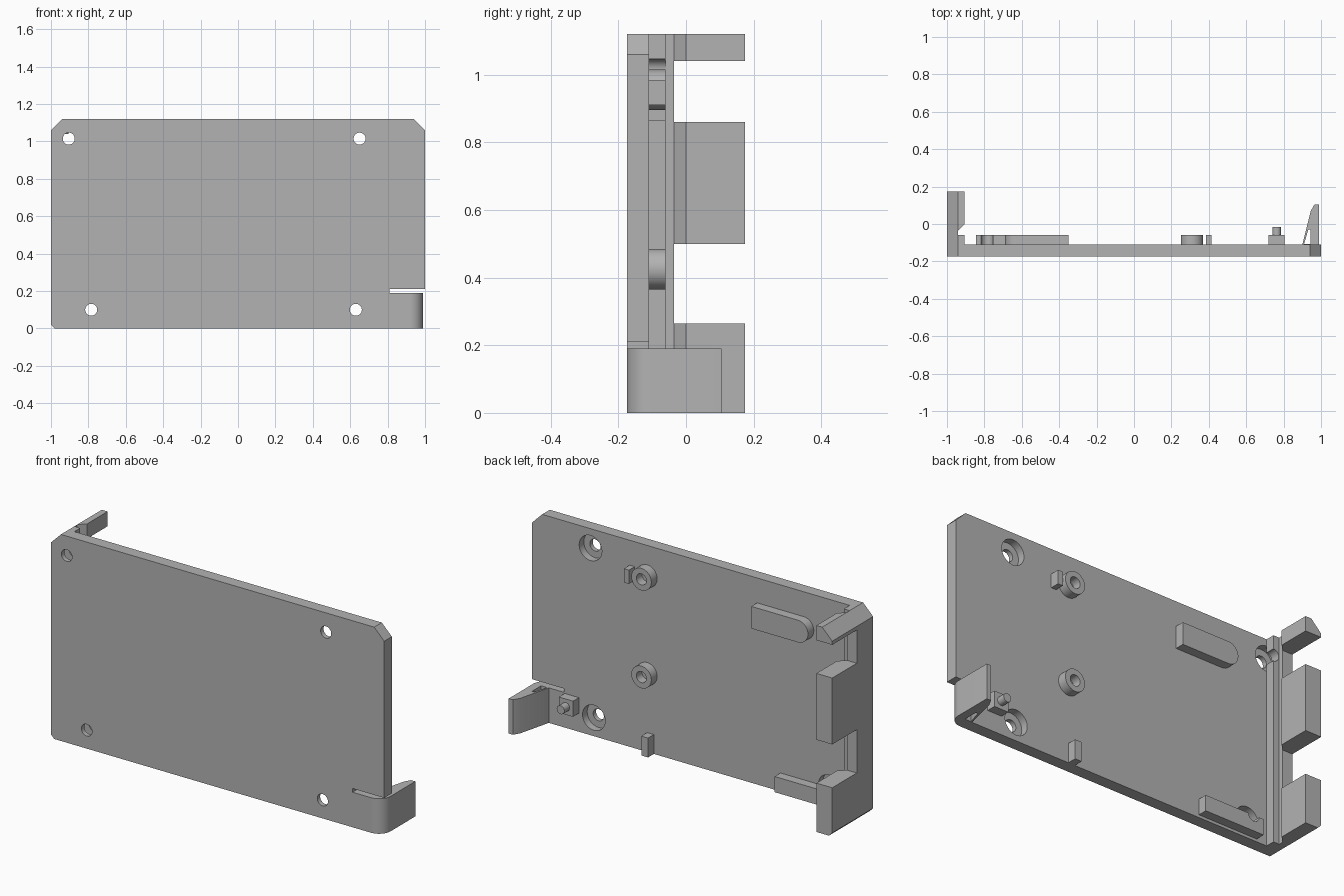
import bpy, bmesh, math
from mathutils import Vector

if "Cube" in bpy.data.objects:
    bpy.data.objects.remove(bpy.data.objects["Cube"], do_unlink=True)

grey = bpy.data.materials.new("light_grey")
grey.use_nodes = True
COLOUR = (0.45, 0.45, 0.45, 1)
grey.diffuse_color = COLOUR
grey.node_tree.nodes["Principled BSDF"].inputs["Base Color"].default_value = COLOUR

FRONT, BACK, RAISED, TOP = -0.175, -0.11, -0.06, 1.12


def prism(name, points, lo, hi, axis="z"):
    """Extrude an outline: (x, y) along z, or (x, z) along y."""
    bm = bmesh.new()
    place = (lambda p: (p[0], p[1], lo)) if axis == "z" else (lambda p: (p[0], lo, p[1]))
    face = bm.faces.new([bm.verts.new(place(p)) for p in points])
    move = Vector((0, 0, hi - lo)) if axis == "z" else Vector((0, hi - lo, 0))
    out = bmesh.ops.extrude_face_region(bm, geom=[face])
    bmesh.ops.translate(bm, vec=move,
                        verts=[v for v in out["geom"] if isinstance(v, bmesh.types.BMVert)])
    bmesh.ops.recalc_face_normals(bm, faces=bm.faces)
    mesh = bpy.data.meshes.new(name)
    bm.to_mesh(mesh)
    bm.free()
    mesh.materials.append(grey)
    ob = bpy.data.objects.new(name, mesh)
    bpy.context.collection.objects.link(ob)
    return ob


def rect(a0, a1, b0, b1):
    return [(a0, b0), (a1, b0), (a1, b1), (a0, b1)]


def arc(cx, cy, r, start, end, n):
    angles = [math.radians(start + (end - start) * i / n) for i in range(n + 1)]
    return [(cx + r * math.cos(a), cy + r * math.sin(a)) for a in angles]


def block(name, x0, x1, z0, z1, y0=BACK, y1=RAISED):
    return prism(name, rect(x0, x1, z0, z1), y0, y1, "y")


def rod(name, x, z, r, y0, y1):
    return prism(name, arc(x, z, r, 0, 360, 40)[:-1], y0, y1, "y")


def cut(ob, *cutters):
    bpy.context.view_layer.objects.active = ob
    for cutter in cutters:
        mod = ob.modifiers.new("cut", "BOOLEAN")
        mod.operation, mod.solver, mod.object = "DIFFERENCE", "EXACT", cutter
        bpy.ops.object.modifier_apply(modifier=mod.name)
        bpy.data.objects.remove(cutter, do_unlink=True)


def smooth(ob):
    bpy.ops.object.select_all(action="DESELECT")
    ob.select_set(True)
    bpy.context.view_layer.objects.active = ob
    bpy.ops.object.shade_smooth_by_angle(angle=math.radians(30))


# Back plate with chamfered corners; the lower corner is left free for the clip
plate = prism("back_plate", [
    (-0.98, 0), (0.81, 0), (0.81, 0.21), (1, 0.21), (1, 1.06), (0.94, TOP),
    (-0.94, TOP), (-1, 1.06), (-1, 0.02)], FRONT, BACK, "y")
screws = [(-0.905, 1.015), (0.65, 1.015), (-0.785, 0.1), (0.63, 0.1)]
for x, z in screws:
    cut(plate, rod("hole", x, z, 0.032, FRONT - 0.1, BACK + 0.1),
        rod("counterbore", x, z, 0.068, BACK - 0.04, BACK + 0.1))
smooth(plate)

# Side wall with a full-height groove and three hooked jaws
wall = prism("side_wall", [
    (-1, BACK), (-0.905, BACK), (-0.905, RAISED), (-0.94, RAISED), (-0.94, -0.035),
    (-0.905, 0), (-0.905, -FRONT), (-1, -FRONT)], 0, TOP)
for z0, z1 in [(0.265, 0.5), (0.86, 1.04)]:
    cut(wall, block("jaw_gap", -1.2, -0.8, z0, z1, -0.035, 0.4))
cut(wall,
    prism("top_corner", [(-1.1, 0.96), (-0.84, 1.22), (-1.1, 1.22)], -0.4, 0.4, "y"),
    prism("bottom_corner", [(-1.1, 0.12), (-1.1, -0.1), (-0.88, -0.1)], -0.4, 0.4, "y"),
    rod("rib_hole", *screws[0], 0.032, -0.3, -0.04))
smooth(wall)

# Springy clip: rounded bend, wedge-shaped arm and a slim opening in the root
clip = prism("spring_clip", [(0.81, BACK), (0.81, FRONT)]
             + arc(0.92, -0.105, 0.07, -90, 0, 12)
             + [(0.99, 0.105), (0.965, 0.105), (0.945, 0.07), (0.9, BACK)], 0, 0.19)
cut(clip, prism("opening", [(0.909, -0.108), (0.945, -0.108), (0.945, -0.03), (0.932, -0.03)],
                -0.1, 0.3))
smooth(clip)
block("clip_root", 0.8, 0.81, 0.19, 0.21, FRONT, BACK)

# Hollow round standoffs
for name, z in [("upper_standoff", 0.955), ("lower_standoff", 0.425)]:
    standoff = rod(name, 0.31, z, 0.06, BACK, RAISED)
    cut(standoff, rod("bore", 0.31, z, 0.03, BACK + 0.002, 0.1))
    smooth(standoff)

# Small locating blocks and the pin
block("standoff_stop", 0.385, 0.415, 0.91, 0.985)
block("edge_stop", 0.27, 0.31, 0, 0.105)
block("pin_base", 0.72, 0.805, 0.1, 0.185)
smooth(rod("locating_pin", 0.763, 0.143, 0.023, RAISED, -0.015))

# Rounded support pad and the lower support bar
pad = prism("support_pad", [(-0.35, 0.865), (-0.35, 0.985)]
            + arc(-0.63, 0.925, 0.06, 90, 270, 16), BACK, RAISED, "y")
smooth(pad)
bar = block("support_bar", -0.845, -0.49, 0.015, 0.1)
cut(bar, rod("bar_hole", *screws[2], 0.032, -0.3, 0.1))
smooth(bar)
